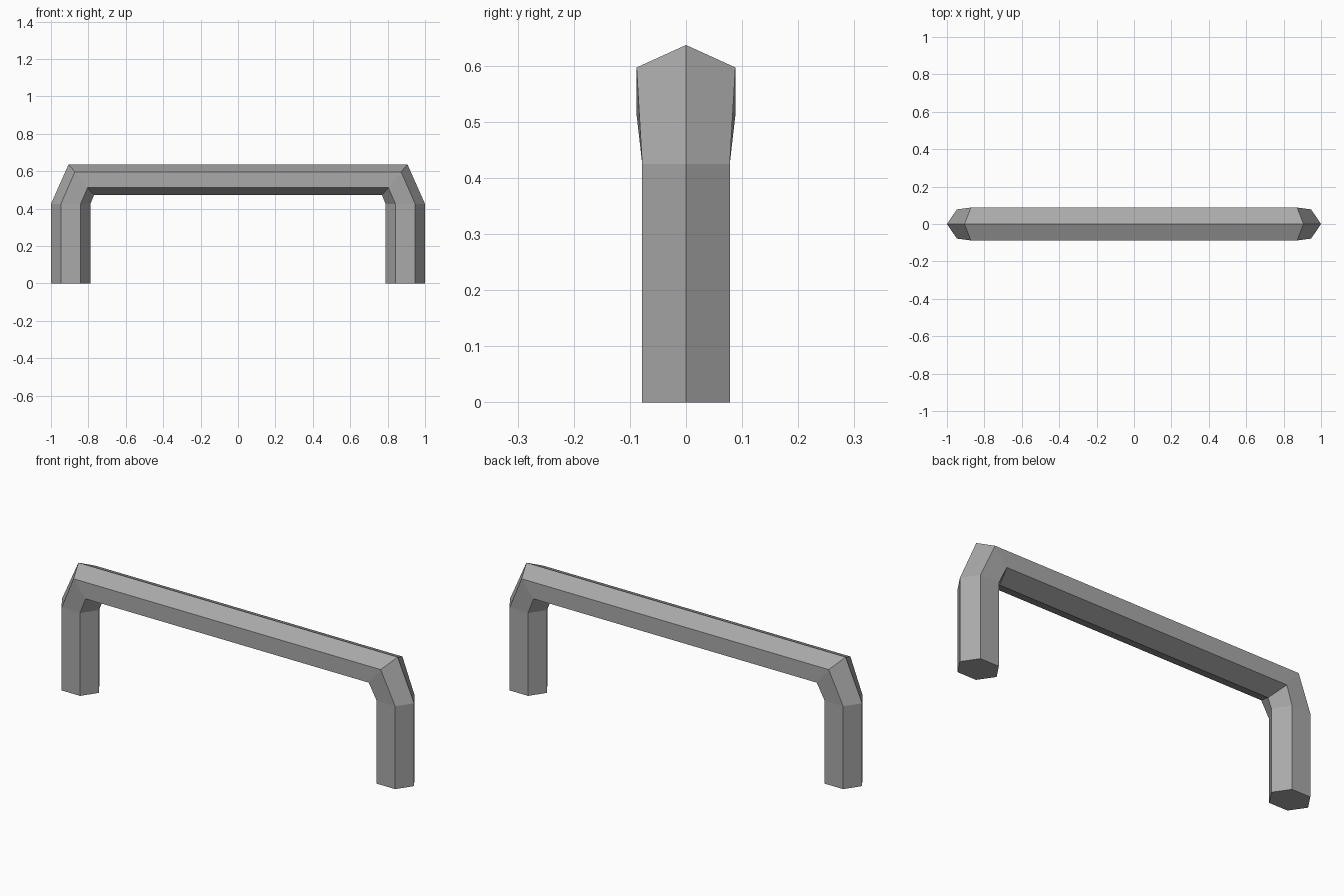
import bpy, bmesh

if "Cube" in bpy.data.objects:
    bpy.data.objects.remove(bpy.data.objects["Cube"], do_unlink=True)

# Plain grey metal
metal = bpy.data.materials.new("grey_metal")
metal.use_nodes = True
colour = (0.40, 0.40, 0.40, 1)
metal.diffuse_color = colour
metal.node_tree.nodes["Principled BSDF"].inputs["Base Color"].default_value = colour


def hexagon(points, half_width):
    """Six-sided ring from its outer, upper, lower and inner (x, z) points."""
    outer, upper, lower, inner = points
    return [(outer[0], 0, outer[1]),
            (upper[0], -half_width, upper[1]), (lower[0], -half_width, lower[1]),
            (inner[0], 0, inner[1]),
            (lower[0], half_width, lower[1]), (upper[0], half_width, upper[1])]


# Rings of the left side: foot, knee and mitred corner
leg_x = (1.0, 0.947, 0.842, 0.789)
foot = hexagon([(x, 0) for x in leg_x], 0.078)
knee = hexagon([(x, 0.425) for x in leg_x], 0.078)
corner = hexagon([(0.906, 0.637), (0.872, 0.597), (0.804, 0.512), (0.77, 0.473)], 0.088)

# Mirror the rings to complete the path, then bridge neighbours
half = [foot, knee, corner]
path = half + [[(-x, y, z) for x, y, z in ring] for ring in reversed(half)]
bm = bmesh.new()
rings = [[bm.verts.new(p) for p in ring] for ring in path]
for a, b in zip(rings, rings[1:]):
    for i in range(6):
        j = (i + 1) % 6
        bm.faces.new((a[i], a[j], b[j], b[i]))

# Flat feet
bm.faces.new(rings[0])
bm.faces.new(rings[-1])
bmesh.ops.recalc_face_normals(bm, faces=bm.faces)

mesh = bpy.data.meshes.new("handle_bar")
bm.to_mesh(mesh)
bm.free()
mesh.materials.append(metal)
handle = bpy.data.objects.new("handle_bar", mesh)
bpy.context.collection.objects.link(handle)
